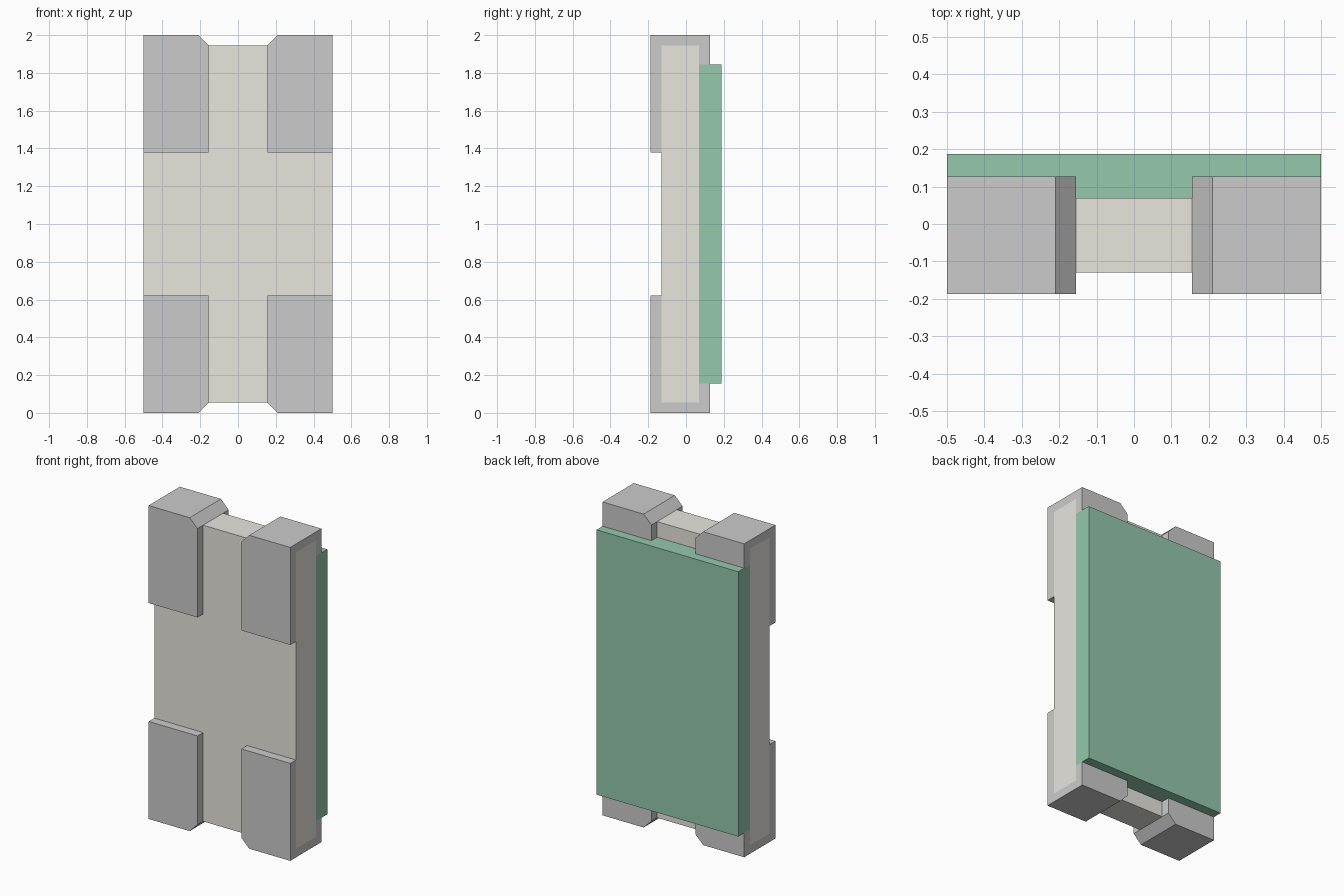
import bpy, bmesh

if "Cube" in bpy.data.objects:
    bpy.data.objects.remove(bpy.data.objects["Cube"])


def colour(obj, name, rgb):
    mat = bpy.data.materials.new(name)
    mat.diffuse_color = (*rgb, 1)
    mat.use_nodes = True
    mat.node_tree.nodes["Principled BSDF"].inputs["Base Color"].default_value = mat.diffuse_color
    obj.data.materials.append(mat)


def link(name, bm):
    bmesh.ops.recalc_face_normals(bm, faces=bm.faces)
    mesh = bpy.data.meshes.new(name)
    bm.to_mesh(mesh)
    bm.free()
    obj = bpy.data.objects.new(name, mesh)
    obj.location.z = 1.0
    bpy.context.collection.objects.link(obj)
    return obj


def box(name, x, y0, y1, z):
    """Box centred on x and on mid height, given half sizes x and z."""
    bm = bmesh.new()
    bmesh.ops.create_cube(bm, size=1)
    for v in bm.verts:
        v.co = (v.co.x * 2 * x, y0 + (v.co.y + 0.5) * (y1 - y0), v.co.z * 2 * z)
    return link(name, bm)


# Ceramic body and green protective cover
body = box("body", 0.5, -0.13, 0.07, 0.945)
colour(body, "ceramic", (0.80, 0.79, 0.73))
cover = box("cover", 0.5, 0.07, 0.187, 0.845)
colour(cover, "green_coating", (0.30, 0.58, 0.42))

# C-shaped terminal clip, (y, z) profile measured from mid height
FRONT, BACK = -0.187, 0.127
profile = [(FRONT, 0.378), (FRONT, 0.945), (FRONT, 1.0), (BACK, 1.0),
           (BACK, 0.945), (BACK, 0.845), (0.07, 0.845), (0.07, 0.945),
           (-0.13, 0.945), (-0.13, 0.378)]
regions = [(0, 1, 8, 9), (1, 2, 3, 4, 7, 8), (4, 5, 6, 7)]
bm = bmesh.new()
# inner end is chamfered where it reaches the tip
inner = [bm.verts.new((0.21 if z == 1.0 else 0.155, y, z)) for y, z in profile]
outer = [bm.verts.new((0.5, y, z)) for y, z in profile]
for ring in (inner, outer):
    for r in regions:
        bm.faces.new([ring[i] for i in r])
for i in range(len(profile)):
    j = (i + 1) % len(profile)
    bm.faces.new((inner[i], inner[j], outer[j], outer[i]))
terminals = link("terminals", bm)

# Repeat the terminal at all four corners
mirror = terminals.modifiers.new("four_corners", 'MIRROR')
mirror.use_axis = (True, False, True)
mirror.use_mirror_merge = False
